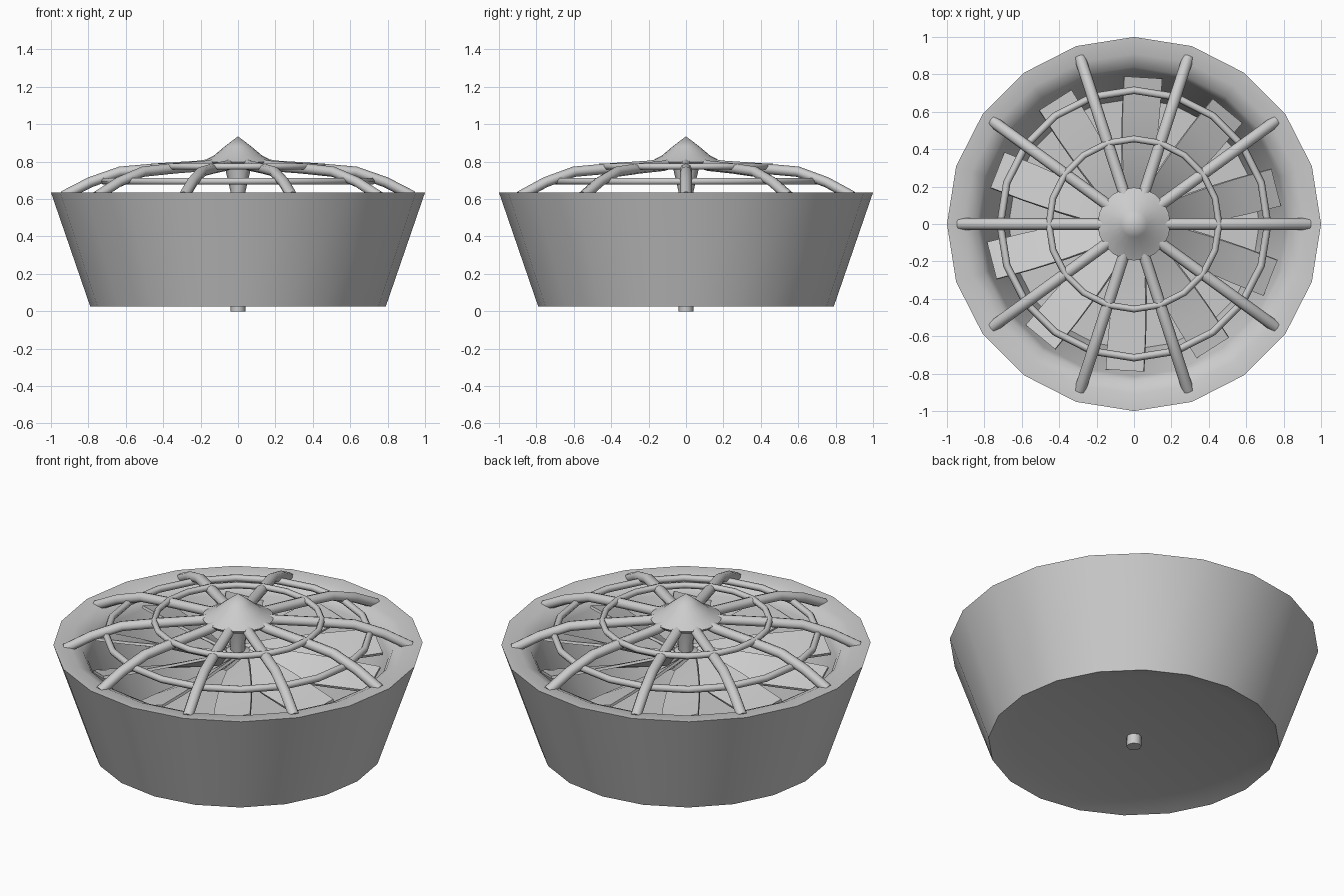
import bpy, bmesh
from math import pi, cos, sin, radians
from mathutils import Matrix, Vector

if "Cube" in bpy.data.objects:
    bpy.data.objects.remove(bpy.data.objects["Cube"])


def finish(bm, name, angle=40):
    bmesh.ops.remove_doubles(bm, verts=bm.verts, dist=1e-5)
    bmesh.ops.recalc_face_normals(bm, faces=bm.faces)
    me = bpy.data.meshes.new(name)
    bm.to_mesh(me)
    bm.free()
    ob = bpy.data.objects.new(name, me)
    bpy.context.collection.objects.link(ob)
    bpy.ops.object.select_all(action='DESELECT')
    ob.select_set(True)
    bpy.context.view_layer.objects.active = ob
    bpy.ops.object.shade_smooth_by_angle(angle=radians(angle))
    return ob


def lathe(name, profile, n, closed=False, angle=40):
    bm = bmesh.new()
    rings = []
    for r, z in profile:
        if r == 0:
            rings.append([bm.verts.new((0, 0, z))] * n)
        else:
            rings.append([bm.verts.new((r * cos(2 * pi * i / n), r * sin(2 * pi * i / n), z))
                          for i in range(n)])
    pairs = list(zip(rings, rings[1:]))
    if closed:
        pairs.append((rings[-1], rings[0]))
    for a, b in pairs:
        for i in range(n):
            j = (i + 1) % n
            vs = list(dict.fromkeys((a[i], a[j], b[j], b[i])))
            if len(vs) > 2:
                bm.faces.new(vs)
    return finish(bm, name, angle)


def ring(name, radius, z, thick, n=20):
    # closed tube with a six-sided section
    prof = [(radius + thick * cos(k * pi / 3), z + thick * sin(k * pi / 3)) for k in range(6)]
    return lathe(name, prof, n, closed=True, angle=65)


def loft(name, loops, turn, angle):
    # skin between matching loops, capped, turned about the axis
    bm = bmesh.new()
    loops = [[bm.verts.new(p) for p in loop] for loop in loops]
    n = len(loops[0])
    for a, b in zip(loops, loops[1:]):
        for k in range(n):
            m = (k + 1) % n
            bm.faces.new((a[k], a[m], b[m], b[k]))
    bm.faces.new(loops[0])
    bm.faces.new(loops[-1])
    bm.transform(Matrix.Rotation(turn, 4, 'Z'))
    return finish(bm, name, angle)


def tube_loops(path, radius, sides=8):
    pts = [Vector((x, 0, z)) for x, z in path]
    side = Vector((0, 1, 0))
    loops = []
    for i, p in enumerate(pts):
        t = (pts[min(i + 1, len(pts) - 1)] - pts[max(i - 1, 0)]).normalized()
        up = t.cross(side)
        loops.append([p + radius * (side * cos(2 * pi * k / sides) + up * 0.9 * sin(2 * pi * k / sides))
                      for k in range(sides)])
    return loops


def blade_loops():
    # flat section, steep at the hub and shallow at the tip
    loops = []
    for r, pitch, w in [(.05, 45, .15), (.2, 36, .18), (.4, 26, .2), (.6, 19, .21), (.785, 15, .21)]:
        rot = Matrix.Rotation(radians(pitch), 4, 'X')
        loops.append([Vector((r, 0, .55)) + rot @ Vector((0, sy * w / 2, sz * .0075))
                      for sy, sz in ((-1, -1), (1, -1), (1, 1), (-1, 1))])
    return loops


# tapered housing with thick wall, wide rounded lip and closed floor
lathe("housing", [(0, .06), (.66, .06), (.79, .025), (1, .635), (.91, .63),
                  (.84, .597), (.815, .55), (.67, .08), (0, .08)], 20, angle=50)

# central shaft and fan hub
lathe("shaft", [(0, 0), (.04, 0), (.04, .64), (.075, .79), (0, .79)], 8, angle=50)
lathe("fan_hub", [(0, .5), (.09, .5), (.09, .58), (.06, .6), (0, .6)], 10)

# ten twisted fan blades
for i in range(10):
    loft(f"fan_blade_{i + 1}", blade_loops(), radians(14.5 + 36 * i), 40)

# domed guard: ten spokes, two rings and a pointed cap
arm = [(.935, .615), (.79, .69), (.63, .746), (.42, .764), (.2, .778), (.03, .81)]
for i in range(10):
    loft(f"guard_spoke_{i + 1}", tube_loops(arm, .031), 2 * pi * i / 10, 50)
ring("guard_outer_ring", .715, .695, .02)
ring("guard_inner_ring", .455, .774, .018)
lathe("guard_cap", [(0, .935), (.07, .882), (.13, .832), (.195, .798), (.18, .78), (.07, .775), (0, .775)],
      20, angle=60)
